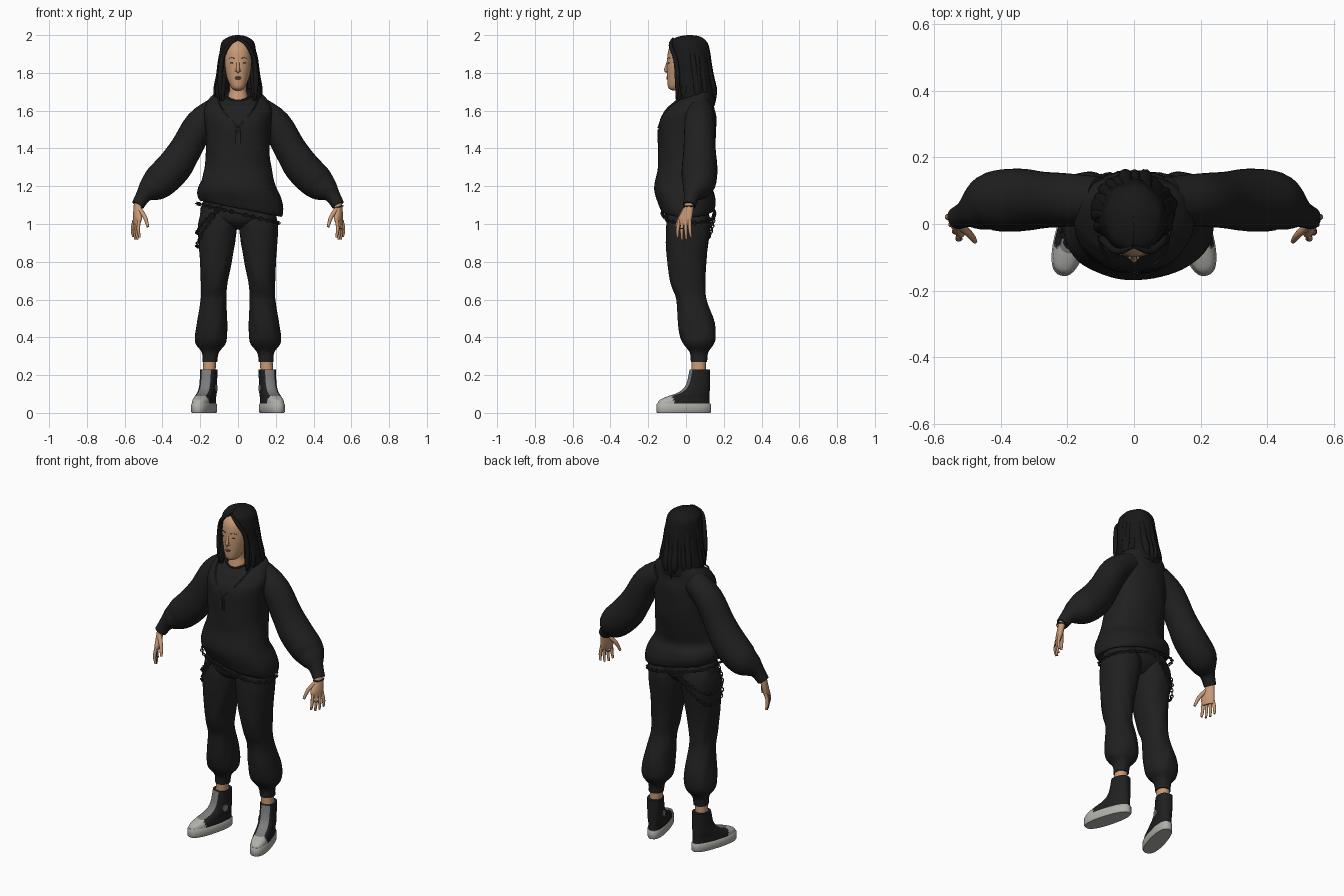
import bpy, bmesh, math, random
from math import sin, cos, pi, tau
from mathutils import Vector, Matrix

cube = bpy.data.objects.get("Cube")
if cube:
    bpy.data.objects.remove(cube)
random.seed(4)
made = []
move, spin = Matrix.Translation, Matrix.Rotation


def material(name, red, green, blue):
    mat = bpy.data.materials.new(name)
    mat.use_nodes = True
    mat.diffuse_color = (red, green, blue, 1)
    shader = next(node for node in mat.node_tree.nodes if node.type == 'BSDF_PRINCIPLED')
    shader.inputs["Base Color"].default_value = mat.diffuse_color
    shader.inputs["Roughness"].default_value = .8
    return mat


def grey_material(name, value):
    return material(name, value, value, value)


CLOTH = grey_material("black cloth", .014)
HAIR = grey_material("black hair", .009)
SKIN = material("skin", .58, .32, .18)
LIPS = material("lips", .36, .17, .1)
DARK = material("eye brown", .1, .06, .04)
RUBBER = material("pale rubber", .44, .44, .41)
CANVAS = grey_material("grey canvas", .2)
METAL = grey_material("dark metal", .03)


def clamp(value):
    return min(1, max(0, value))


def bulge(value, power):
    """Signed power, which squares off a circle."""
    return math.copysign(abs(value) ** power, value)


def smooth(points, steps):
    """Curve through points of any dimension."""
    pts = [Vector(point) for point in points]
    pts = [pts[0]] + pts + [pts[-1]]
    out = []
    for a, b, c, d in zip(pts, pts[1:], pts[2:], pts[3:]):
        for step in range(steps):
            t = step / steps
            out.append(b + ((c - a) * t + (2 * a - 5 * b + 4 * c - d) * t * t
                            + (3 * b - a - 3 * c + d) * t * t * t) / 2)
    return out + [pts[-1]]


def add_grid(bm, rows, around=True, along=False):
    """Skin rows of points, with end caps on closed sections."""
    verts = [[bm.verts.new(point) for point in row] for row in rows]
    pairs = list(zip(verts, verts[1:] + verts[:1]))
    for low, high in pairs if along else pairs[:-1]:
        for j in range(0 if around else 1, len(low)):
            bm.faces.new((low[j - 1], low[j], high[j], high[j - 1]))
    if around and not along:
        bm.faces.new(verts[0])
        bm.faces.new(verts[-1])


def finish(bm, name, mats, mirror=False, rule=None, matrix=Matrix()):
    bmesh.ops.recalc_face_normals(bm, faces=bm.faces)
    if rule:
        for face in bm.faces:
            face.material_index = rule(face.calc_center_median(), face.normal)
    bm.transform(matrix)
    mesh = bpy.data.meshes.new(name)
    bm.to_mesh(mesh)
    bm.free()
    for mat in mats:
        mesh.materials.append(mat)
    ob = bpy.data.objects.new(name, mesh)
    bpy.context.collection.objects.link(ob)
    if mirror:
        ob.modifiers.new("mirror", 'MIRROR')
    made.append(ob)
    return ob


def loft(name, rings, *mats, steps=4, count=40, fold=0, square=.9, centre=lambda z: 0,
         shear=lambda x, y, z: 0, gap=None, taper=0, **options):
    """Each ring is height, half width, front y, back y."""
    rows = []
    for z, width, front, back in smooth(rings, steps):
        row = []
        for j in range(count):
            start = gap(z) if gap else 0
            angle = start + (tau - 2 * start) * j / (count - 1 if gap else count)
            wave = 1 + fold * (sin(7 * angle + 23 * z) + sin(3 * angle - 41 * z) / 2)
            y = (front + back) / 2 - wave * (back - front) / 2 * bulge(cos(angle), square)
            x = wave * width * bulge(sin(angle), square) * min(1, 1 - taper * (y + .09))
            row.append((centre(z) + x, y, z + shear(x, y, z)))
        rows.append(row)
    bm = bmesh.new()
    add_grid(bm, rows, around=not gap)
    return finish(bm, name, mats, **options)


def tubes(name, paths, mat, count=12, **options):
    """Each path point is x, y, z, radius."""
    bm = bmesh.new()
    for path in paths:
        pts = smooth(path, 4)
        rows = []
        for i, point in enumerate(pts):
            ahead = (pts[min(i + 1, len(pts) - 1)].xyz - pts[max(i - 1, 0)].xyz).normalized()
            side = ahead.cross(Vector((.5, -.9, .1))).normalized()
            up = ahead.cross(side)
            turns = [tau * j / count for j in range(count)]
            rows.append([point.xyz + point.w * (side * cos(t) + up * sin(t)) for t in turns])
        add_grid(bm, rows)
    return finish(bm, name, [mat], **options)


def ball(name, place, size, mat, **options):
    bm = bmesh.new()
    bmesh.ops.create_uvsphere(bm, u_segments=16, v_segments=10, radius=1)
    finish(bm, name, [mat], matrix=move(place) @ Matrix.Diagonal((*size, 1)), **options)


def add_torus(bm, matrix, radius, thick, stretch=1, count=24, sides=6):
    rows = []
    for i in range(count):
        a = tau * i / count
        reaches = [(radius + thick * cos(tau * j / sides), thick * sin(tau * j / sides)) for j in range(sides)]
        rows.append([matrix @ Vector((r * cos(a) * stretch, r * sin(a), z)) for r, z in reaches])
    add_grid(bm, rows, along=True)


def torus(name, place, turn, axis, radius, thick, mat):
    bm = bmesh.new()
    add_torus(bm, move(place) @ spin(turn, 4, axis), radius, thick)
    finish(bm, name, [mat])


def hip_chain(name, start, end, height):
    """Oval links round the hips, each turned a quarter from the last."""
    bm = bmesh.new()
    path = []
    for i in range(400):
        angle = start + (end - start) * i / 400
        path.append(Vector((.218 * sin(angle), .013 - .138 * bulge(cos(angle), .7), height(angle, i / 400))))
    last, turn = path[0], 0
    for here, ahead in zip(path, path[1:]):
        if (here - last).length > .019:
            aim = (ahead - here).to_track_quat('X', 'Z').to_matrix().to_4x4()
            add_torus(bm, move(here) @ aim @ spin(turn, 4, 'X'), .008, .003, 1.4, 10)
            last, turn = here, turn + pi / 2
    finish(bm, name, [METAL])


# Sweater with a slanted, flared hem and a neckline dropping to the front
def sweater_slant(x, y, z):
    return .5 * y * clamp(20 * (z - 1.63)) - .2 * x * clamp(5 * (1.3 - z))


loft("sweater_body", [
    (1.1, .18, -.1, .11), (1.08, .215, -.13, .145), (1.12, .228, -.15, .157), (1.17, .218, -.165, .147),
    (1.22, .195, -.165, .12), (1.3, .177, -.15, .135), (1.4, .168, -.147, .155), (1.55, .177, -.14, .16),
    (1.61, .178, -.1, .15), (1.65, .155, -.07, .145), (1.67, .115, -.06, .125), (1.68, .07, -.05, .08)],
    CLOTH, count=56, fold=.009, shear=sweater_slant, centre=lambda z: .1 * clamp(1.25 - z))
sleeve = [(.1, 1.61, .07), (.2, 1.53, .08), (.275, 1.4, .085), (.34, 1.3, .094),
          (.42, 1.22, .09), (.47, 1.18, .066), (.5, 1.15, .042), (.53, 1.1, .034)]
tubes("sleeves", [[(x, .072 - .45 * max(0, x - .41), z, r) for x, z, r in sleeve]], CLOTH, count=28, mirror=True)
torus("collar", (0, .014, 1.685), .46, 'X', .071, .008, CLOTH)

# Necklace and pendant
strand = [(.11, .01, 1.69), (.1, -.06, 1.645), (.07, -.115, 1.59), (0, -.147, 1.51)]
tubes("necklace", [[(*point, .004) for point in strand]], METAL, count=8, mirror=True)
tubes("pendant", [[(.009, -.147, z, .004) for z in (1.5, 1.43)]], METAL, count=8, mirror=True)


# Trousers, the legs leaning outward toward the feet
def leg_centre(z):
    return .106 + .06 * (1 - z)


loft("trouser_hips", [(1.16, .17, -.1, .1), (1.05, .2, -.11, .12), (1, .12, -.09, .1), (.97, .04, -.03, .07)], CLOTH)
loft("trouser_legs", [
    (1.1, .08, -.08, .1), (1, .104, -.105, .13), (.8, .084, -.1, .107), (.68, .07, -.08, .103),
    (.6, .068, -.05, .11), (.48, .08, -.045, .15), (.4, .085, -.03, .157), (.36, .076, -.01, .145),
    (.32, .045, .02, .118), (.27, .039, .026, .112)], CLOTH, fold=.014, centre=leg_centre, mirror=True)
loft("ankles", [(z, .034, .03, .105) for z in (.3, .21)], SKIN, centre=leg_centre, mirror=True)

# High-top shoes, toes turned outward
shoe = dict(taper=.5, square=.8, mirror=True, matrix=move((.155, .07, 0)) @ spin(.28, 4, 'Z'))


def shoe_colour(place, normal):
    if place.y < -.155:
        return 1
    return 2 if abs(place.x) < .025 and normal.y < -.2 else 0


loft("shoe_soles", [(z, .048 + rim, -.23 - rim, .06 + rim)
                    for z, rim in ((0, 0), (.006, .004), (.045, .004), (.05, 0))], RUBBER, steps=1, **shoe)
loft("shoe_uppers", [(z, width, front, .056) for z, width, front in
                     ((.04, .049, -.23), (.065, .048, -.22), (.085, .046, -.18),
                      (.11, .046, -.11), (.15, .045, -.07), (.23, .045, -.05))],
     CLOTH, RUBBER, CANVAS, rule=shoe_colour, count=48, **shoe)
bm = bmesh.new()
bmesh.ops.create_cone(bm, cap_ends=True, segments=20, radius1=.02, radius2=.02, depth=.009)
finish(bm, "ankle_patches", [CANVAS], mirror=True,
       matrix=shoe["matrix"] @ move((-.043, -.015, .13)) @ spin(pi / 2, 4, 'Y'))

# Hands, turned so the thumbs point inward
hand_turn = move((.53, 0, 0)) @ spin(-.45, 4, 'Z') @ move((-.53, 0, 0))
loft("palms", [(1.14, .02, -.005, .04), (1.08, .019, -.016, .04), (1.03, .017, -.043, .036), (.995, .01, -.036, .03)],
     SKIN, centre=lambda z: .525 + .15 * (1.09 - z), count=20, mirror=True, matrix=hand_turn)
digits = [[(.525, -.005, 1.08, .013), (.51, -.045, 1.035, .011), (.505, -.07, .985, .007)]]
for i in range(4):
    y = .02 * i - .034
    tip = .912 + .012 * abs(i - 1.4)
    digits.append([(.54, y, 1.02, .009), (.547, y * 1.2, .97, .009), (.541, y * 1.3, tip, .006)])
tubes("fingers_and_thumbs", digits, SKIN, mirror=True, matrix=hand_turn)
torus("left_bracelet", (.53, .015, 1.09), -.2, 'Y', .027, .004, METAL)
torus("left_ring", (.538, -.023, .975), 0, 'Z', .009, .003, METAL)

# Head and face
loft("head", [(1.708, .015, -.075, -.03), (1.725, .037, -.095, 0), (1.79, .064, -.1, .08),
              (1.86, .075, -.1, .1), (1.93, .07, -.09, .1), (1.975, .04, -.05, .07)], SKIN)
loft("neck", [(1.64, .06, -.058, .07), (1.68, .052, -.05, .065), (1.71, .045, -.045, .06), (1.76, .045, -.05, .06)], SKIN)
tubes("nose", [[(0, -.089, 1.875, .008), (0, -.1, 1.84, .008), (0, -.106, 1.815, .01), (0, -.1, 1.803, .006)]], SKIN)
ball("nostrils", (.01, -.099, 1.812), (.007, .008, .006), SKIN, mirror=True)
ball("eyes", (.031, -.09, 1.852), (.013, .006, .004), DARK, mirror=True)
tubes("eyebrows", [[(.016, -.0985, 1.876, .002), (.033, -.093, 1.881, .002), (.05, -.08, 1.876, .001)]],
      DARK, count=8, mirror=True)
ball("upper_lip", (0, -.098, 1.777), (.019, .006, .004), LIPS)
ball("lower_lip", (0, -.098, 1.77), (.016, .006, .005), LIPS)

# Hair shell, open around the face, with uneven locks half sunk in it
hair = loft("hair", [
    (2, .001, .019, .021), (1.998, .025, -.01, .05), (1.99, .05, -.045, .08), (1.97, .08, -.08, .107),
    (1.93, .094, -.09, .125), (1.8, .11, -.085, .138), (1.68, .127, -.065, .153), (1.64, .113, -.045, .15),
    (1.66, .08, 0, .11)],
    HAIR, count=64, fold=.014, square=1, gap=lambda z: .9 * math.sqrt(clamp(10 * (1.98 - z))))
hair.modifiers.new("thickness", 'SOLIDIFY').thickness = .012
locks = []
for i in range(14):
    angle = .95 + (tau - 1.9) * i / 13
    sway, size, tip = random.uniform(-1, 1), random.uniform(.8, 1.3), random.uniform(1.61, 1.66)
    shape = [(1.96, .07, .005), (1.89, .088, .013), (1.79, .098, .017), (1.7, .112, .018), (tip, .108, .004)]
    path = []
    for z, reach, radius in shape:
        bend = angle + sway * (1.96 - z) * sin(angle / 2)
        path.append((reach * sin(bend), .121 - z / 20 - reach * cos(bend), z, radius * size))
    locks.append(path)
tubes("hair_locks", locks, HAIR, count=10)
tubes("fringe", [[(.003, -.068, 1.982, .006), (.05, -.082, 1.945, .01), (.085, -.055, 1.87, .012),
                  (.095, -.045, 1.76, .014), (.092, -.05, 1.655, .004)]], HAIR, mirror=True)

# Hip chains
hip_chain("waist_chain", 0, tau, lambda angle, along: 1.057 - .052 * sin(angle))
for name, sag in (("long_side_chain", .2), ("short_side_chain", .13)):
    hip_chain(name, -.4, -3, lambda angle, along: 1.1 - .04 * along - sag * sin(pi * along))
torus("chain_ring", (-.02, .152, 1.055), pi / 2, 'X', .018, .004, METAL)

# Smooth shading with sharp edges kept
for ob in made:
    ob.select_set(True)
bpy.context.view_layer.objects.active = made[0]
bpy.ops.object.shade_smooth_by_angle(angle=pi / 4)
